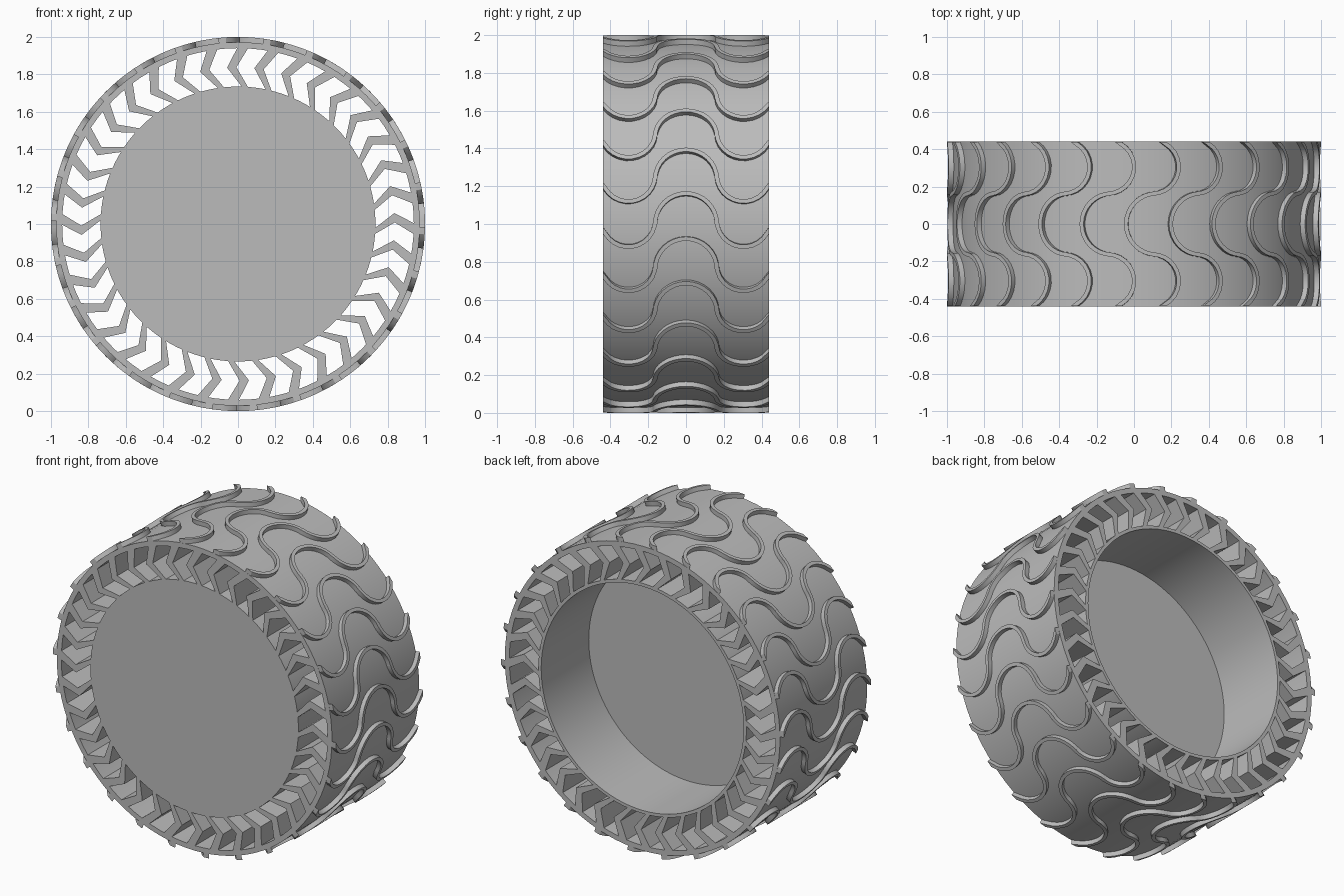
import bpy, bmesh
from math import sin, cos, pi, radians

if "Cube" in bpy.data.objects:
    bpy.data.objects.remove(bpy.data.objects["Cube"], do_unlink=True)

HALF = 0.44        # half of the wheel width
SIDES = 96
SPOKES = 36
RIBS = 26

grey = bpy.data.materials.new("rubber_grey")
grey.use_nodes = True
grey.diffuse_color = (0.5, 0.5, 0.5, 1)
grey.node_tree.nodes["Principled BSDF"].inputs["Base Color"].default_value = (0.5, 0.5, 0.5, 1)


def polar(r, a, y):
    """Point at radius r and angle a around the axle."""
    return (r * cos(a), y, 1 + r * sin(a))


def finish(name, bm, smooth=True):
    bmesh.ops.recalc_face_normals(bm, faces=bm.faces)
    mesh = bpy.data.meshes.new(name)
    bm.to_mesh(mesh)
    bm.free()
    obj = bpy.data.objects.new(name, mesh)
    bpy.context.collection.objects.link(obj)
    mesh.materials.append(grey)
    if smooth:
        bpy.ops.object.select_all(action='DESELECT')
        obj.select_set(True)
        bpy.context.view_layer.objects.active = obj
        bpy.ops.object.shade_smooth_by_angle(angle=radians(30))
    return obj


def bridge(bm, a, b, closed=True):
    """Quads between two vertex loops of equal length."""
    n = len(a)
    for i in range(n if closed else n - 1):
        j = (i + 1) % n
        bm.faces.new((a[i], a[j], b[j], b[i]))


def lathe(name, profile, closed):
    """Revolve (radius, y) points; an open profile is capped at both ends."""
    bm = bmesh.new()
    loops = [[bm.verts.new(polar(r, 2 * pi * i / SIDES, y)) for i in range(SIDES)]
             for r, y in profile]
    for a, b in zip(loops, loops[1:]):
        bridge(bm, a, b)
    if closed:
        bridge(bm, loops[-1], loops[0])
    else:
        bm.faces.new(loops[0])
        bm.faces.new(loops[-1])
    return finish(name, bm)


# Hub: solid front, deep cup at the back
lathe("hub", [(0.735, -HALF), (0.735, HALF), (0.715, HALF), (0.715, -0.04)], False)

# Outer band that carries the tread
lathe("outer_band", [(0.94, -HALF), (0.972, -HALF), (0.972, HALF), (0.94, HALF)], True)

# Chevron spokes: (radius, tangential offset) section run across the width
section = [(0.73, -0.075), (0.838, 0), (0.945, -0.064),
           (0.945, -0.122), (0.838, -0.05), (0.73, -0.107)]
bm = bmesh.new()
for k in range(SPOKES):
    turn = radians(94) + 2 * pi * k / SPOKES
    front, back = [[bm.verts.new(polar(r, turn + t / r, y)) for r, t in section]
                   for y in (-HALF, HALF)]
    bridge(bm, front, back)
    bm.faces.new(front)
    bm.faces.new(back)
finish("chevron_spokes", bm, smooth=False)


# Wavy tread ribs: trough, crest and trough arcs across the width
def arc(cy, cs, r, start, end, steps):
    """Points (y, s) with unit normals along a circular arc."""
    out = []
    for i in range(steps + 1):
        a = radians(start + (end - start) * i / steps)
        out.append((cy + r * cos(a), cs + r * sin(a), cos(a), sin(a)))
    return out


trough = arc(-0.305, 0.02, 0.142, 196, 360, 12)
crest = arc(0, 0, 0.163, 180, 0, 16)
path = [(y, s, -ny, -ns) for y, s, ny, ns in trough] + crest
path += [(-y, s, ny, -ns) for y, s, ny, ns in reversed(trough)]
last = len(path) - 1

bm = bmesh.new()
for k in range(RIBS):
    phase = radians(9.2) + 2 * pi * k / RIBS
    rows = []
    for i, (y, s, ny, ns) in enumerate(path):
        row = []
        for r, side in ((0.96, -1), (1, -1), (1, 1), (0.96, 1)):
            w = 0.011 * side
            yy = max(-HALF, min(HALF, y + w * ny))
            if i in (0, last):
                yy = -HALF if i == 0 else HALF
            row.append(bm.verts.new(polar(r, phase - 0.16 + s + w * ns, yy)))
        rows.append(row)
    for a, b in zip(rows, rows[1:]):
        bridge(bm, a, b)
    bm.faces.new(rows[0])
    bm.faces.new(rows[-1])
finish("tread_ribs", bm)
